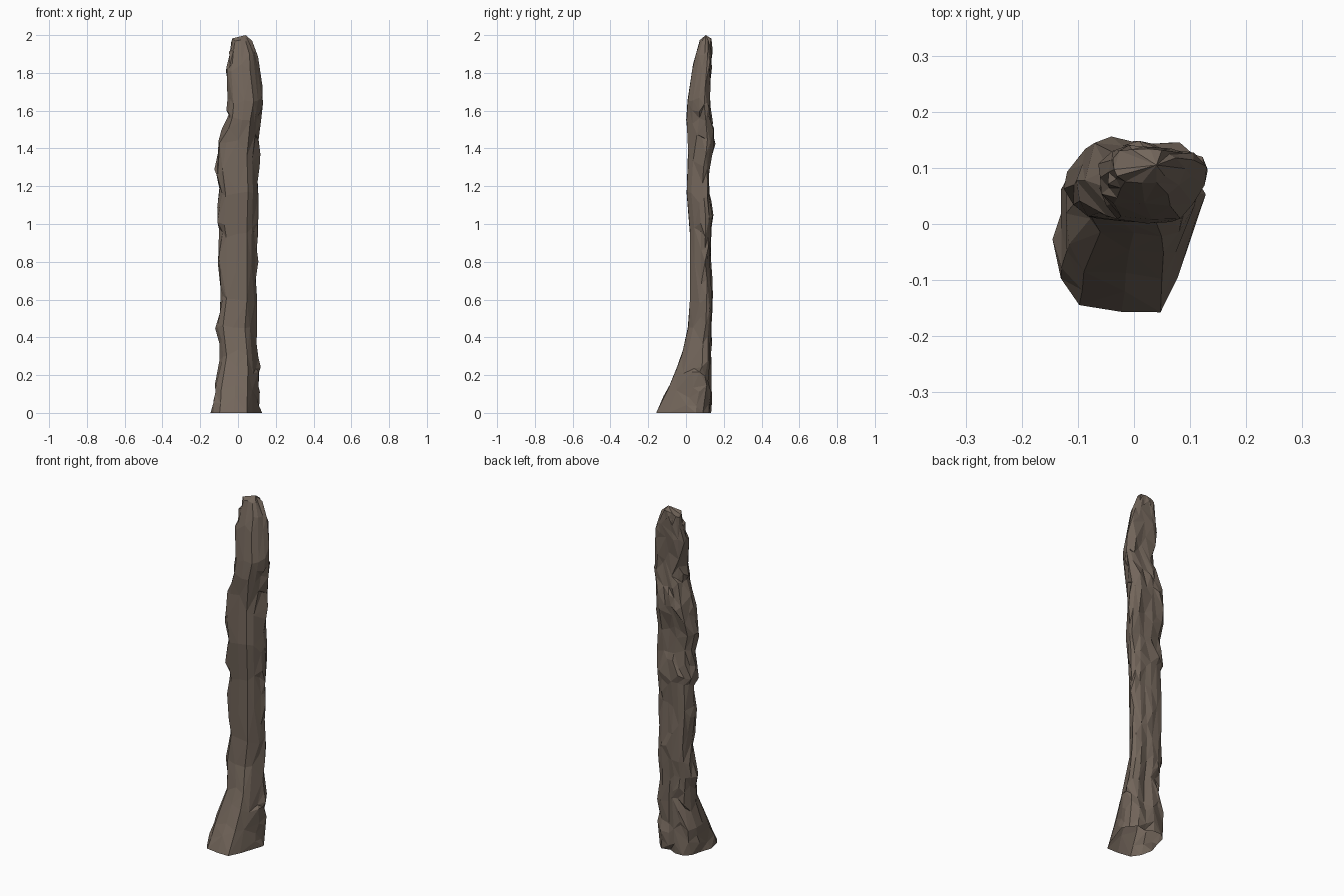
import bpy, bmesh, random
from mathutils import Vector

if "Cube" in bpy.data.objects:
    bpy.data.objects.remove(bpy.data.objects["Cube"])

random.seed(7)

# rock profile: height, left x, right x, front y, back y
PROFILE = [
    (0.00, -.148, .130, -.160, .135), (0.10, -.142, .130, -.112, .150),
    (0.20, -.122, .127, -.066, .135), (0.30, -.100, .117, -.026, .138),
    (0.45, -.121, .106, .008, .140), (0.60, -.102, .112, .019, .150),
    (0.80, -.110, .114, .020, .135), (0.94, -.104, .114, .020, .138),
    (1.03, -.122, .122, .012, .146), (1.17, -.108, .122, .002, .128),
    (1.30, -.127, .120, .008, .130), (1.44, -.104, .122, .010, .160),
    (1.56, -.064, .124, .001, .143), (1.65, -.060, .144, .008, .130),
    (1.81, -.071, .122, .030, .138), (1.90, -.056, .112, .052, .142),
    (1.97, -.036, .075, .072, .136)]

# cross-section in 0..1 of width and depth, anticlockwise from front left
SECTION = [(.04, .20), (.18, .05), (.45, .00), (.70, .01), (.82, .22), (.93, .50),
           (1.0, .72), (.95, .88), (.80, .96), (.62, .95), (.45, 1.0), (.27, 1.0),
           (.12, .92), (.03, .72), (.00, .45)]


def sample(z):
    for a, b in zip(PROFILE, PROFILE[1:]):
        if z <= b[0]:
            t = (z - a[0]) / (b[0] - a[0])
            return [p + (q - p) * t for p, q in zip(a[1:], b[1:])]
    return PROFILE[-1][1:]


# smooth front, chipped sides and back: jitter grows with depth
bm = bmesh.new()
rings = []
levels = []
for a, b in zip(PROFILE, PROFILE[1:]):
    levels += [a[0], (a[0] + b[0]) / 2]
levels.append(PROFILE[-1][0])
for i, z in enumerate(levels):
    ring = []
    xl, xr, yf, yb = sample(z)
    for j, (u, v) in enumerate(SECTION):
        rough = 0.25 if 0 < j < 5 else 1.0
        chip = random.uniform(0, .16) * rough
        u2 = .5 + (u - .5) * (1 - chip)
        v2 = .45 + (v - .45) * (1 - chip)
        dz = 0 if i == 0 else random.uniform(-.022, .022) * rough
        ring.append(bm.verts.new((xl + (xr - xl) * u2, yf + (yb - yf) * v2, z + dz)))
    rings.append(ring)

n = len(SECTION)
for lo, hi in zip(rings, rings[1:]):
    for j in range(n):
        k = (j + 1) % n
        a, b, c, d = lo[j], lo[k], hi[k], hi[j]
        if random.random() < .5:
            bm.faces.new((a, b, c)); bm.faces.new((a, c, d))
        else:
            bm.faces.new((a, b, d)); bm.faces.new((b, c, d))

# blunt tip, leaning to the right
tip = bm.verts.new(Vector((.04, .105, 2.0)))
for j in range(n):
    bm.faces.new((rings[-1][j], rings[-1][(j + 1) % n], tip))

# merge some of the detail into larger irregular facets
mesh = bpy.data.meshes.new("rock_pillar")
bm.to_mesh(mesh)
bm.free()
rock = bpy.data.objects.new("rock_pillar", mesh)
bpy.context.collection.objects.link(rock)
dec = rock.modifiers.new("facets", 'DECIMATE')
dec.ratio = 0.6

stone = bpy.data.materials.new("brown_stone")
stone.diffuse_color = (0.17, 0.132, 0.104, 1)
stone.use_nodes = True
stone.node_tree.nodes["Principled BSDF"].inputs["Base Color"].default_value = stone.diffuse_color
mesh.materials.append(stone)
